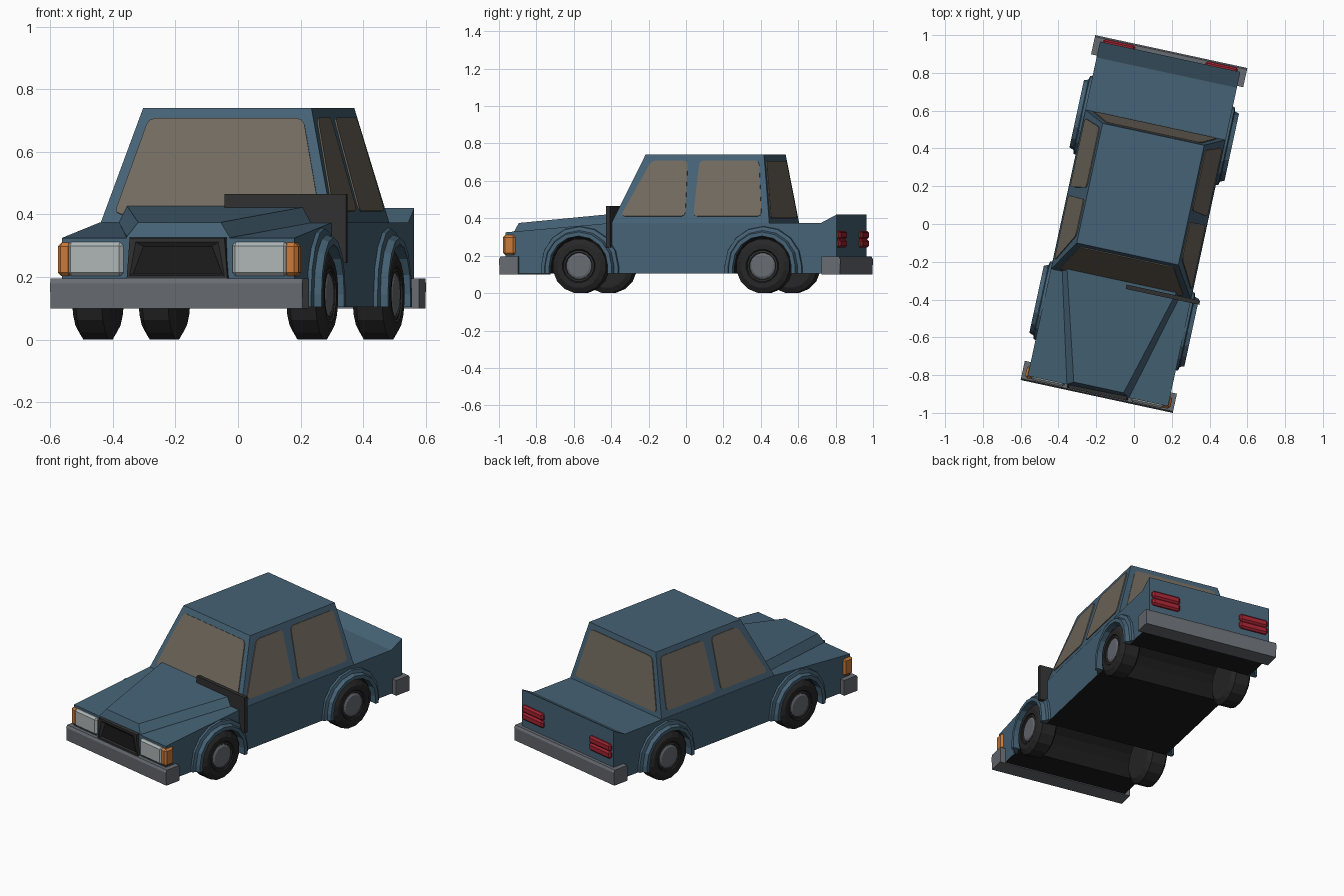
import bpy, bmesh, math
from mathutils import Vector

cube = bpy.data.objects.get("Cube")
if cube:
    bpy.data.objects.remove(cube, do_unlink=True)

TURN = math.radians(-12.2)   # the whole car stands turned on its axis


def material(name, r, g, b, rough=0.7):
    m = bpy.data.materials.new(name)
    m.use_nodes = True
    m.diffuse_color = (r, g, b, 1)
    node = m.node_tree.nodes["Principled BSDF"]
    node.inputs["Base Color"].default_value = (r, g, b, 1)
    node.inputs["Roughness"].default_value = rough
    return m


PAINT = material("blue paint", .06, .122, .178)
GLASS = material("tinted glass", .165, .142, .112)
STEEL = material("bumper grey", .135, .147, .165)
LAMP = material("headlight white", .42, .46, .46)
AMBER = material("indicator amber", .58, .19, .04)
RED = material("tail light red", .36, .016, .03)
RUBBER = material("tyre rubber", .02, .02, .02)
CHARCOAL = material("charcoal trim", .03, .03, .031)
UNDER = material("underside black", .011, .011, .011)


def finish(name, bm, mats, bevel=0):
    bmesh.ops.recalc_face_normals(bm, faces=bm.faces[:])
    me = bpy.data.meshes.new(name)
    bm.to_mesh(me)
    bm.free()
    for m in mats:
        me.materials.append(m)
    ob = bpy.data.objects.new(name, me)
    ob.rotation_euler.z = TURN
    bpy.context.collection.objects.link(ob)
    if bevel:
        mod = ob.modifiers.new("chamfer", 'BEVEL')
        mod.width, mod.segments = bevel, 1
    return ob


def loft(name, rings, mat, bevel=0):
    """Skin closed rings of points and cap both ends."""
    bm = bmesh.new()
    loops = [[bm.verts.new(p) for p in ring] for ring in rings]
    n = len(loops[0])
    for a, b in zip(loops, loops[1:]):
        for i in range(n):
            j = (i + 1) % n
            bm.faces.new((a[i], a[j], b[j], b[i]))
    bm.faces.new(loops[0])
    bm.faces.new(loops[-1][::-1])
    return finish(name, bm, [mat], bevel)


def prism(name, profile, half, mat):
    """Extrude a (y, z) side profile across the car."""
    return loft(name, [[(x, y, z) for y, z in profile] for x in (-half, half)], mat)


def box(name, x, y, z, mat, bevel=0):
    return loft(name, [[(x[0], v, z[0]), (x[1], v, z[0]), (x[1], v, z[1]), (x[0], v, z[1])]
                       for v in y], mat, bevel)


def pane(name, corners, mat, round_by=.022, thick=.005):
    """Thin plate with softened corners, listed counter-clockwise from outside."""
    bm = bmesh.new()
    face = bm.faces.new([bm.verts.new(p) for p in corners])
    face.normal_update()
    out = face.normal.copy()
    if round_by:
        bmesh.ops.bevel(bm, geom=bm.verts[:], offset=round_by, segments=2,
                        profile=.5, affect='VERTICES')
    ext = bmesh.ops.extrude_face_region(bm, geom=bm.faces[:])
    for v in [e for e in ext["geom"] if isinstance(e, bmesh.types.BMVert)]:
        v.co += out * thick
    return finish(name, bm, [mat])


# Lower body: side profile with both wheel arches, dark underneath
AXLES = {"front": -.498, "rear": .506}
HUB_Z, FLOOR = .145, .105
profile = [(-.905, FLOOR), (-.905, .325), (-.325, .375), (.82, .375), (.906, .42), (.906, FLOOR)]
for axle in (AXLES["rear"], AXLES["front"]):
    profile.append((axle + .165, FLOOR))
    for i in range(11):
        a = math.pi * i / 10
        profile.append((axle + .165 * math.cos(a), HUB_Z + .165 * math.sin(a)))
    profile.append((axle - .165, FLOOR))
body = prism("lower_body", profile, .38, PAINT)
body.data.materials.append(UNDER)
for p in body.data.polygons:
    if abs(p.normal.x) < .5 and abs(p.center.y) < .8 and p.center.z < .33:
        p.material_index = 1

# Raised bonnet panel, widening towards the windscreen
loft("bonnet", [
    [(-.168, -.905, .31), (-.168, -.905, .328), (-.135, -.885, .375),
     (.135, -.885, .375), (.168, -.905, .328), (.168, -.905, .31)],
    [(-.325, -.3, .35), (-.325, -.3, .377), (-.298, -.3, .427),
     (.298, -.3, .427), (.325, -.3, .377), (.325, -.3, .35)]], PAINT)

# Cabin: tapering block
BASE_Z, ROOF_Z = .375, .74
BASE = dict(x=.378, front=-.325, rear=.537)
ROOF = dict(x=.275, front=-.162, rear=.486)


def cabin_ring(d, z):
    return [(-d["x"], d["front"], z), (d["x"], d["front"], z),
            (d["x"], d["rear"], z), (-d["x"], d["rear"], z)]


def cabin_at(key, z):
    t = (z - BASE_Z) / (ROOF_Z - BASE_Z)
    return BASE[key] + (ROOF[key] - BASE[key]) * t


loft("cabin", [cabin_ring(BASE, BASE_Z), cabin_ring(ROOF, ROOF_Z)], PAINT)

# Windscreen and rear window
for name, key, low, side in (("windscreen", "front", .40, 1), ("rear_window", "rear", .40, -1)):
    high = .706
    xl, xh = cabin_at("x", low) - .035, cabin_at("x", high) - .032
    yl, yh = cabin_at(key, low), cabin_at(key, high)
    pane(name, [(-side * xl, yl, low), (side * xl, yl, low),
                (side * xh, yh, high), (-side * xh, yh, high)], GLASS)

# Side windows: bottom and top extents along the car
SIDE = {"front_door": (-.278, .076, -.125, .072), "rear_door": (.12, .493, .136, .462)}
for side, label in ((1, "left"), (-1, "right")):
    for door, (b0, b1, t0, t1) in SIDE.items():
        xl, xh = side * cabin_at("x", .41), side * cabin_at("x", .708)
        quad = [(xl, b0, .41), (xl, b1, .41), (xh, t1, .708), (xh, t0, .708)]
        pane(f"{door}_window_{label}", quad[::side], GLASS)

# Bumpers
bumper = [(.83, .1), (.93, .1), (.934, .18), (.926, .195), (.83, .195)]
prism("rear_bumper", bumper, .412, STEEL)
prism("front_bumper", [(-y, z) for y, z in bumper], .412, STEEL)

# Grille: recessed surround with a dark insert


def grille_ring(top, bottom, y, low, high):
    return [(-bottom, y, low), (bottom, y, low), (top, y, high), (-top, y, high)]


loft("grille_surround", [grille_ring(.16, .165, -.89, .19, .328),
                         grille_ring(.155, .165, -.922, .19, .325),
                         grille_ring(.135, .155, -.922, .205, .312),
                         grille_ring(.112, .146, -.91, .21, .298)], CHARCOAL)
pane("grille_insert", grille_ring(.112, .146, -.91, .21, .298), UNDER, 0, .002)

# Lamps, arches and wheels on both sides
for side, label in ((1, "left"), (-1, "right")):
    def span(a, b):
        return (side * a, side * b)

    box(f"headlight_{label}", span(.178, .36), (-.89, -.922), (.203, .312), LAMP, .012)
    box(f"indicator_{label}", span(.345, .393), (-.85, -.918), (.203, .31), AMBER, .012)
    for row, low in (("lower", .243), ("upper", .288)):
        box(f"tail_light_{row}_{label}", span(.19, .365), (.89, .924), (low, low + .045), RED, .01)

    for end, axle in AXLES.items():
        # Stepped flare swept over the wheel
        section = [(.215, .37), (.21, .392), (.19, .397), (.182, .42), (.16, .42), (.16, .37)]
        rings = [[(side * x, axle + r, FLOOR) for r, x in section]]
        for i in range(9):
            a = math.pi * i / 8
            rings.append([(side * x, axle + r * math.cos(a), HUB_Z + r * math.sin(a))
                          for r, x in section])
        rings.append([(side * x, axle - r, FLOOR) for r, x in section])
        loft(f"{end}_arch_{label}", rings, PAINT)

        def turned(name, outline, mat, sides=16):
            loft(name, [[(side * x, axle + r * math.cos(math.tau * (i + .5) / sides),
                          HUB_Z + r * math.sin(math.tau * (i + .5) / sides))
                         for i in range(sides)] for r, x in outline], mat)

        turned(f"{end}_tyre_{label}", [(.085, .29), (.118, .29), (.147, .308), (.147, .392),
                                       (.118, .41), (.09, .41), (.084, .398)], RUBBER)
        turned(f"{end}_wheel_rim_{label}", [(.084, .39), (.084, .406), (.074, .408),
                                            (.068, .4)], CHARCOAL)
        turned(f"{end}_hub_{label}", [(.07, .39), (.07, .403), (.058, .409)], STEEL)

# Dark upright panel beside the windscreen
box("side_panel", (.03, .428), (-.345, -.322), (.245, .465), CHARCOAL)
